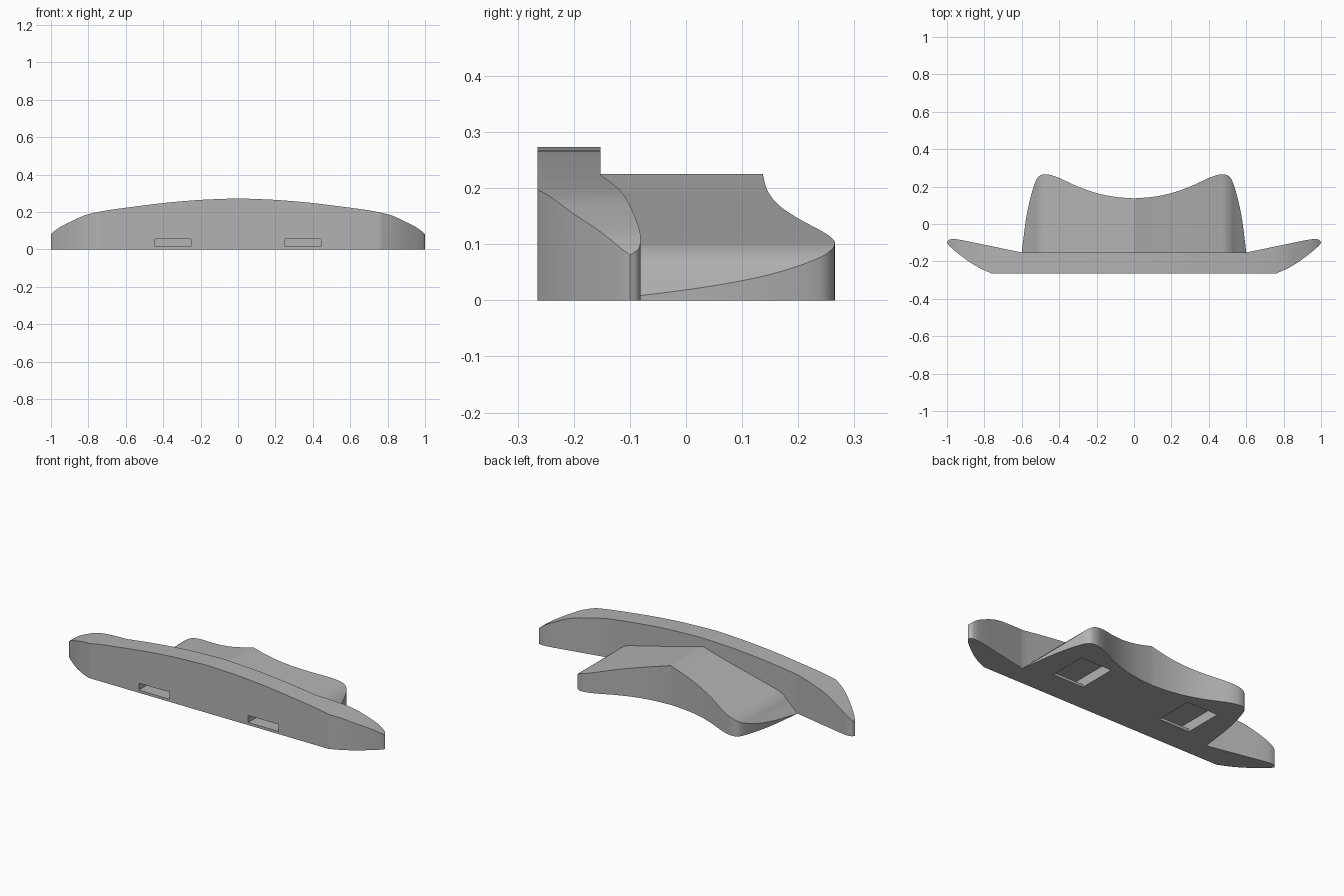
import bpy, bmesh

cube = bpy.data.objects.get("Cube")
if cube:
    bpy.data.objects.remove(cube, do_unlink=True)

grey = bpy.data.materials.new("light grey")
grey.use_nodes = True
grey.diffuse_color = (0.45, 0.45, 0.45, 1)
grey.node_tree.nodes["Principled BSDF"].inputs["Base Color"].default_value = grey.diffuse_color


def refine(points, steps=4):
    """Smooth a run of stations with a spline through every point."""
    padded = [points[0]] + points + [points[-1]]
    out = []
    for a, b, c, d in zip(padded, padded[1:], padded[2:], padded[3:]):
        for i in range(steps):
            t = i / steps
            out.append(tuple(
                q + t / 2 * (r - p + t * (2*p - 5*q + 4*r - s + t * (3*(q - r) + s - p)))
                for p, q, r, s in zip(a, b, c, d)))
    return out + [points[-1]]


def make_object(name, bm):
    bmesh.ops.remove_doubles(bm, verts=bm.verts, dist=0.0002)
    bmesh.ops.recalc_face_normals(bm, faces=bm.faces)
    mesh = bpy.data.meshes.new(name)
    bm.to_mesh(mesh)
    bm.free()
    obj = bpy.data.objects.new(name, mesh)
    bpy.context.collection.objects.link(obj)
    mesh.materials.append(grey)
    return obj


def loft(name, rings):
    """Skin a row of equal closed sections and cap both ends."""
    bm = bmesh.new()
    rows = [[bm.verts.new(p) for p in ring] for ring in rings]
    n = len(rows[0])
    for r, s in zip(rows, rows[1:]):
        for i in range(n):
            j = (i + 1) % n
            bm.faces.new((r[i], r[j], s[j], s[i]))
    bm.faces.new(rows[0])
    bm.faces.new(rows[-1])
    return make_object(name, bm)


def mirrored_body(name, chunks):
    """Stations are (x, front y, back y, top z) for the left half."""
    half = [s for chunk in chunks for s in refine(chunk)]
    half = [s for i, s in enumerate(half) if i == 0 or s[0] > half[i - 1][0] + 0.0005]
    stations = [(-x, f, b, z) for x, f, b, z in reversed(half[1:])] + half
    return loft(name, [[(x, f, 0), (x, b, 0), (x, b, z), (x, f, z)]
                       for x, f, b, z in stations])


# Long front bar with swept, rounded tips
F, B = -0.265, -0.152
bar = mirrored_body("front_bar", [
    [(0, F, B, .273), (.2, F, B, .265), (.4, F, B, .248), (.6, F, B, .223)],
    [(.6, F, B, .223), (.68, F, -.136, .212), (.76, F, -.119, .198)],
    [(.76, F, -.119, .198), (.82, -.238, -.107, .182), (.88, -.203, -.094, .156),
     (.94, -.158, -.083, .126), (.97, -.133, -.081, .107),
     (.99, -.114, -.085, .091), (1, -.1, -.1, .081)]])

# Rear block, sloping from a centre ridge and with a scooped back
block = mirrored_body("rear_block", [
    [(0, B, .137, .225), (.1, B, .145, .196), (.2, B, .165, .17), (.3, B, .2, .146),
     (.4, B, .246, .121), (.45, B, .263, .108), (.48, B, .265, .1),
     (.5, B, .26, .091), (.52, B, .24, .077), (.54, B, .188, .057),
     (.56, B, .115, .038), (.58, B, .01, .02), (.6, B, B, 0)]])

# Strap slots: a channel from the front that opens into a pocket underneath
profile = [(-.3, .015), (-.1, .015), (-.1, -.05), (.12, -.05), (.12, .055), (-.3, .055)]
for side in (-1, 1):
    cutter = loft("slot_cutter", [[(side * x, y, z) for y, z in profile] for x in (.25, .443)])
    cutter.hide_render = True
    for body in (bar, block):
        mod = body.modifiers.new("slot", "BOOLEAN")
        mod.operation = "DIFFERENCE"
        mod.solver = "EXACT"
        mod.object = cutter
        bpy.context.view_layer.objects.active = body
        bpy.ops.object.modifier_apply(modifier=mod.name)
    bpy.data.objects.remove(cutter, do_unlink=True)

# Smooth shading with crisp rims
bpy.ops.object.select_all(action="DESELECT")
for body in (bar, block):
    body.select_set(True)
bpy.context.view_layer.objects.active = bar
bpy.ops.object.shade_smooth_by_angle(angle=0.45)
